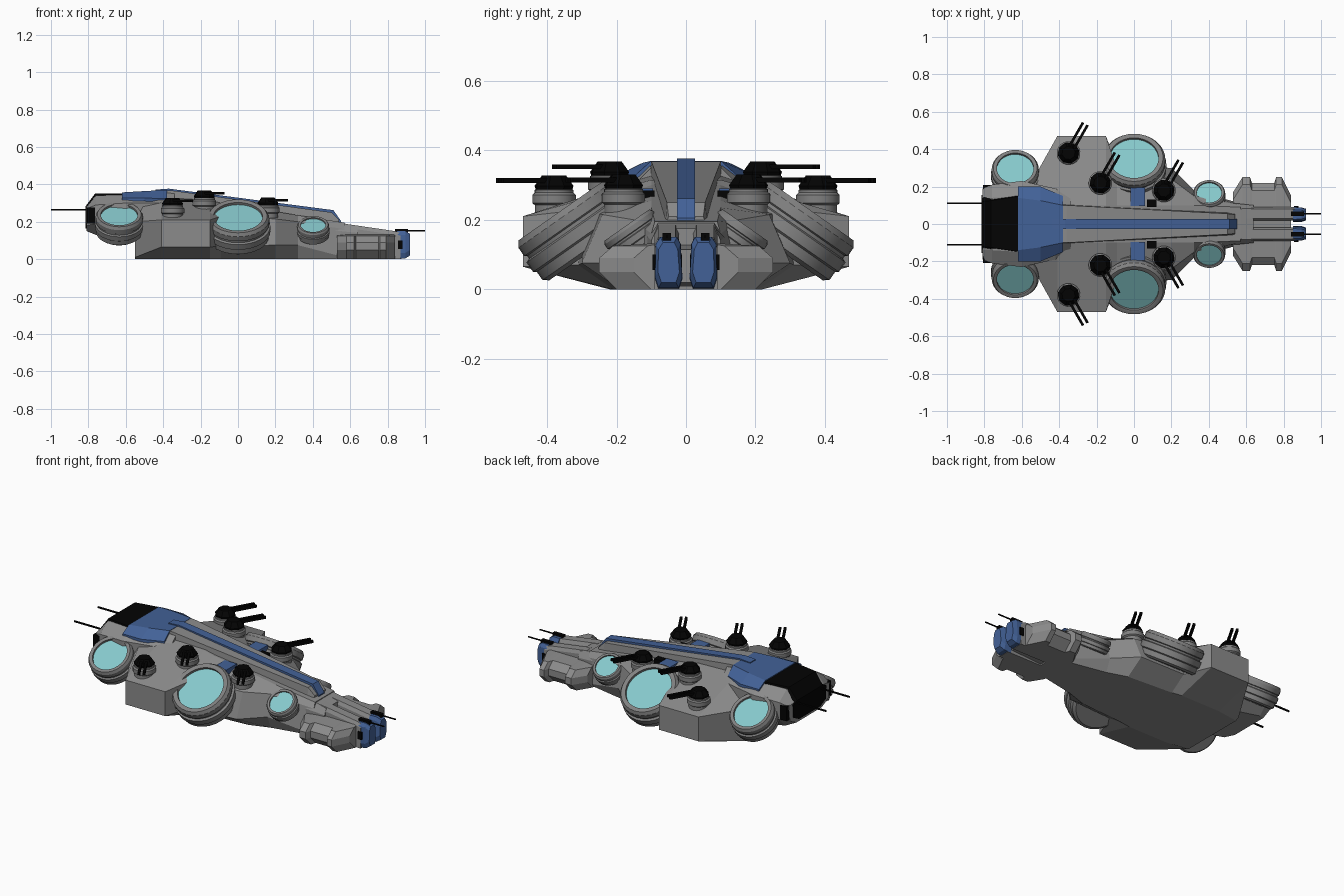
import bpy, bmesh
from math import sin, cos, radians, pi
from mathutils import Matrix, Vector

if "Cube" in bpy.data.objects:
    bpy.data.objects.remove(bpy.data.objects["Cube"])


def material(name, rgb):
    m = bpy.data.materials.new(name)
    m.diffuse_color = (*rgb, 1)
    m.use_nodes = True
    m.node_tree.nodes["Principled BSDF"].inputs["Base Color"].default_value = m.diffuse_color
    return m


GREY = material("dark_grey_hull", (0.26, 0.26, 0.26))
POD_GREY = material("dark_grey_pod", (0.22, 0.22, 0.22))
BLUE = material("blue_paint", (0.055, 0.12, 0.31))
BLACK = material("black_metal", (0.001, 0.001, 0.001))
CYAN = material("cyan_glow", (0.24, 0.58, 0.6))


def finish(name, bm, mat=GREY, smooth=False):
    bmesh.ops.recalc_face_normals(bm, faces=bm.faces)
    me = bpy.data.meshes.new(name)
    bm.to_mesh(me)
    bm.free()
    ob = bpy.data.objects.new(name, me)
    bpy.context.collection.objects.link(ob)
    me.materials.append(mat)
    if smooth:
        bpy.context.view_layer.objects.active = ob
        ob.select_set(True)
        bpy.ops.object.shade_smooth_by_angle(angle=radians(30))
        ob.select_set(False)
    return ob


def loft(name, stations, mat=GREY, side=0):
    """Skin y-z sections along x; side 0 mirrors a half section, +-1 places a closed one."""
    bm = bmesh.new()
    rings = []
    for x, sec in stations:
        if side:
            pts = [(y * side, z) for y, z in sec]
        else:
            pts = sec + [(-y, z) for y, z in reversed(sec)]
        rings.append([bm.verts.new((x, y, z)) for y, z in pts])
    n = len(rings[0])
    for a, b in zip(rings, rings[1:]):
        for i in range(n):
            j = (i + 1) % n
            bm.faces.new((a[i], a[j], b[j], b[i]))
    bm.faces.new(rings[0])
    bm.faces.new(rings[-1])
    return finish(name, bm, mat)


def lathe(name, profile, mtx, mat=GREY, seg=32, smooth=True):
    """Revolve (radius, height) points about the local z axis."""
    bm = bmesh.new()
    rings = [[bm.verts.new(mtx @ Vector((r * cos(2 * pi * i / seg), r * sin(2 * pi * i / seg), z)))
              for i in range(seg)] for r, z in profile]
    for a, b in zip(rings, rings[1:]):
        for i in range(seg):
            j = (i + 1) % seg
            bm.faces.new((a[i], a[j], b[j], b[i]))
    bm.faces.new(rings[0])
    bm.faces.new(rings[-1])
    return finish(name, bm, mat, smooth)


def box(name, x, y, z, mat=GREY):
    rect = [(y[0], z[0]), (y[1], z[0]), (y[1], z[1]), (y[0], z[1])]
    return loft(name, [(x[0], rect), (x[1], rect)], mat, 1)


# Main hull: x, bottom width, side width and height, shoulder width and height, inner top height
hull = [(-.55, .20, .22, .01, .22, .20, .31), (-.41, .22, .47, .065, .47, .21, .33),
        (-.15, .22, .47, .065, .47, .21, .315), (-.09, .21, .31, .07, .29, .23, .30),
        (.20, .19, .30, .075, .24, .215, .255), (.32, .15, .18, .075, .15, .20, .235),
        (.57, .10, .11, .01, .10, .16, .195)]
loft("hull", [(x, [(b, 0), (m, zm), (s, zs), (min(.1, s - .01), zt)])
              for x, b, m, zm, s, zs, zt in hull])

# Spine with its blue stripe
loft("spine", [(-.42, [(.105, .29), (.1, .368)]), (-.36, [(.105, .29), (.1, .368)]),
               (.50, [(.062, .19), (.055, .25)]), (.54, [(.06, .18), (.05, .21)])])
loft("spine_stripe", [(-.44, [(.026, .33), (.026, .372)]), (-.37, [(.026, .33), (.026, .377)]),
                      (.51, [(.026, .22), (.026, .262)]), (.55, [(.026, .18), (.026, .205)])], BLUE)

# Stern block, black rear panel and blue hood
loft("stern", [(-.81, [(.12, .15), (.18, .18), (.19, .27), (.14, .28)]),
               (-.76, [(.15, .13), (.21, .19), (.21, .29), (.14, .34)]),
               (-.60, [(.15, .10), (.23, .20), (.23, .30), (.15, .345)]),
               (-.42, [(.12, .10), (.19, .20), (.19, .30), (.11, .36)]),
               (-.34, [(.10, .10), (.16, .20), (.16, .29), (.10, .35)])])
loft("stern_panel", [(-.815, [(.10, .165), (.15, .19), (.155, .265), (.12, .283)]),
                     (-.765, [(.10, .165), (.15, .20), (.15, .30), (.125, .35)]),
                     (-.60, [(.10, .20), (.15, .25), (.16, .30), (.15, .352)])], BLACK)
loft("stern_hood", [(-.62, [(.10, .31), (.20, .31), (.20, .326), (.14, .357)]),
                    (-.50, [(.10, .31), (.20, .31), (.20, .326), (.125, .364)]),
                    (-.38, [(.10, .30), (.15, .30), (.15, .325), (.10, .370)])], BLUE)

# Bow neck
loft("bow_neck", [(.30, [(.12, .02), (.12, .18), (.09, .235)]),
                  (.55, [(.11, 0), (.11, .15), (.08, .195)]),
                  (.64, [(.10, 0), (.10, .14), (.085, .175)])])
loft("bow_core", [(.60, [(.09, .005), (.09, .13)]), (.84, [(.08, .02), (.08, .115)])])

# Bow cheek: x and outer width, with notched outline
cheek = [(.53, .17), (.58, .25), (.62, .25), (.63, .22), (.75, .22), (.76, .25), (.79, .25), (.84, .15)]
# Engine pods: x, y, z of the face, radius, depth
pods = [("rear", -.635, .30, .24, .13, .125), ("middle", 0, .355, .23, .173, .145),
        ("front", .402, .17, .185, .088, .078)]
pod_profile = [(.76, -.25), (.76, -.02), (.80, 0), (.90, 0), (.97, -.12), (.97, -.32), (.93, -.35),
               (.93, -.42), (1, -.45), (1, -.68), (.95, -.72), (.95, -.92), (.86, -1)]
# Turrets: x, y, z of the deck
turrets = [("outer", -.35, .38, .23), ("inner", -.18, .22, .27), ("forward", .16, .18, .232)]

for s, tag in ((1, "back"), (-1, "front")):
    loft(f"bow_cheek_{tag}", [(x, [(.05, 0), (w - .05, 0), (w, .05), (w, .09), (w - .04, .125), (.05, .135)])
                              for x, w in cheek], GREY, s)
    # Bow prong, blue tip and gun
    loft(f"bow_prong_{tag}", [(x, [(.02, 0), (.09, 0), (.09, z - .02), (.08, z), (.03, z), (.02, z - .02)])
                              for x, z in ((.60, .185), (.84, .15), (.87, .14))], GREY, s)
    loft(f"bow_tip_{tag}", [(x, [(.025 - d, z0), (.075 + d, z0), (.085 + d, z0 + .03), (.083 + d, z1 - .02),
                                 (.07 + d, z1), (.03 - d, z1), (.02 - d, z1 - .02), (.015 - d, z0 + .03)])
                            for x, d, z0, z1 in ((.85, .005, 0, .15), (.895, .004, .004, .15),
                                                 (.92, -.004, .02, .135))], BLUE, s)
    box(f"bow_tip_band_{tag}", (.855, .88), sorted((s * .012, s * .097)), (.055, .10), BLACK)
    box(f"bow_gun_mount_{tag}", (.84, .91), (s * .055 - .012, s * .055 + .012), (.135, .162), BLACK)
    box(f"bow_gun_{tag}", (.90, 1.0), (s * .055 - .003, s * .055 + .003), (.149, .155), BLACK)
    # Stern guns and side plates
    box(f"stern_gun_{tag}", (-1.0, -.80), (s * .11 - .004, s * .11 + .004), (.261, .269), BLACK)
    box(f"stern_side_plate_{tag}", (-.808, -.765), (s * .19 - .018, s * .19 + .018), (.19, .275), BLACK)
    # Deck hatches
    box(f"deck_hatch_{tag}", (-.02, .06), (s * .145 - .05, s * .145 + .05), (.25, .29), BLUE)
    box(f"deck_vent_{tag}", (.07, .12), (s * .11 - .02, s * .11 + .02), (.25, .285), BLACK)

    for name, x, y, z, r, depth in pods:
        m = Matrix.Translation((x, s * y, z)) @ Matrix.Rotation(radians(-35 * s), 4, 'X')
        lathe(f"{name}_pod_{tag}", [(a * r, b * depth) for a, b in pod_profile], m, POD_GREY)
        lathe(f"{name}_pod_glow_{tag}", [(.77 * r, -.2 * depth), (.77 * r, -.12 * depth)], m, CYAN)

    for name, x, y, z in turrets:
        m = Matrix.Translation((x, s * y, z)) @ Matrix.Rotation(radians(60 * s), 4, 'Z')
        lathe(f"{name}_turret_base_{tag}", [(.055, -.03), (.055, .012), (.063, .018), (.063, .042),
                                            (.056, .048), (.056, .056), (.045, .06)], m, POD_GREY, 20)
        lathe(f"{name}_turret_head_{tag}", [(.055, .058), (.058, .068), (.036, .098)], m, BLACK, 8, False)
        for k in (-1, 1):
            b = box(f"{name}_turret_barrel_{tag}", (0, .18), (k * .014 - .007, k * .014 + .007),
                    (.076, .09), BLACK)
            b.data.transform(m)
